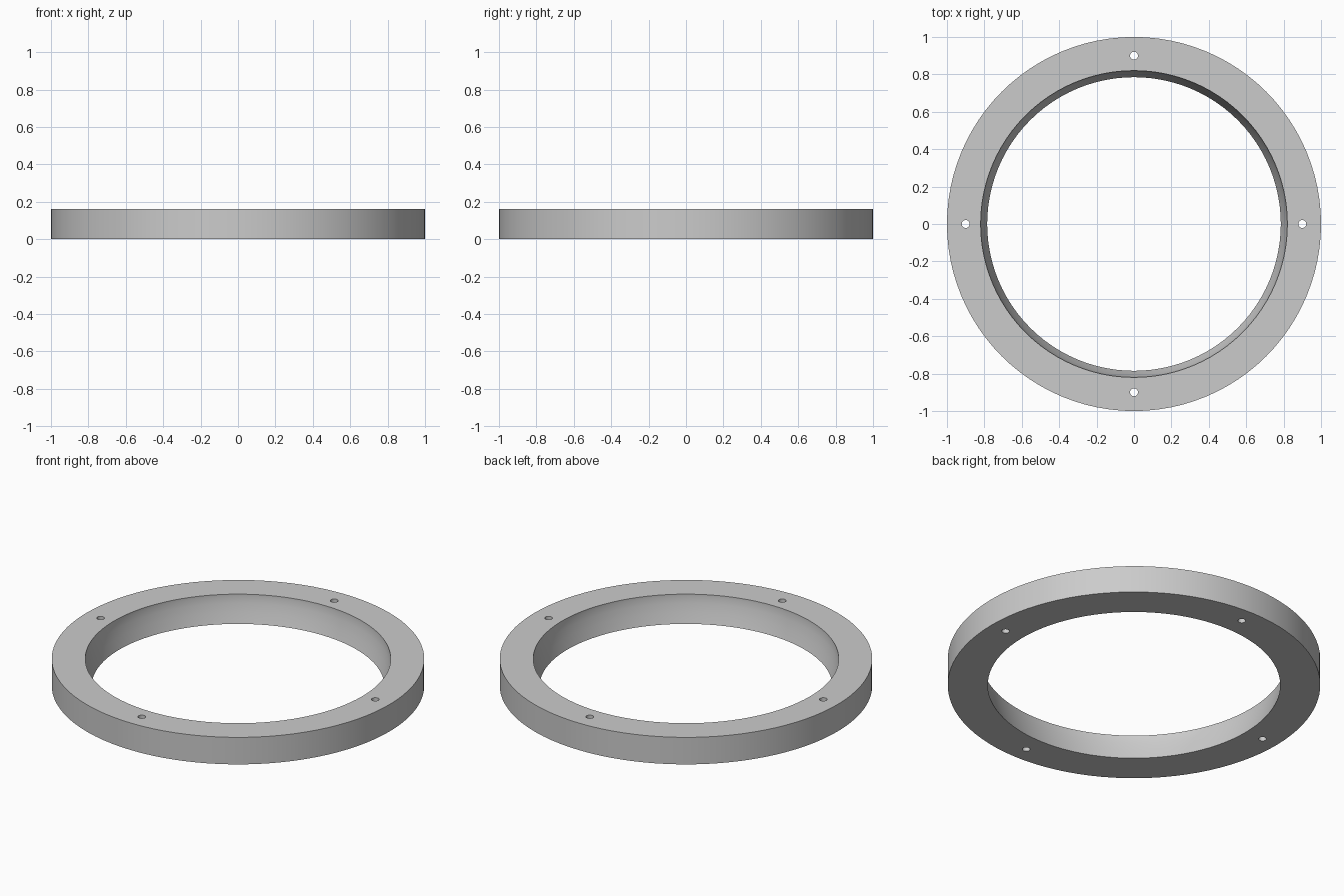
import bpy
import bmesh
from math import cos, sin, pi, radians
from mathutils import Vector

cube = bpy.data.objects.get("Cube")
if cube:
    bpy.data.objects.remove(cube, do_unlink=True)

HEIGHT = 0.16
SEGMENTS = 96
HOLE_CIRCLE = 0.9
HOLE_RADIUS = 0.021

grey = bpy.data.materials.new("light grey")
grey.use_nodes = True
colour = (0.6, 0.6, 0.6, 1)
grey.diffuse_color = colour
grey.node_tree.nodes["Principled BSDF"].inputs["Base Color"].default_value = colour


def revolve(name, profile):
    """Turn a closed (radius, height) profile around z."""
    bm = bmesh.new()
    rings = []
    for i in range(SEGMENTS):
        a = 2 * pi * i / SEGMENTS
        rings.append([bm.verts.new((r * cos(a), r * sin(a), z)) for r, z in profile])
    n = len(profile)
    for i in range(SEGMENTS):
        here, there = rings[i], rings[(i + 1) % SEGMENTS]
        for j in range(n):
            k = (j + 1) % n
            bm.faces.new((here[j], there[j], there[k], here[k]))
    bmesh.ops.recalc_face_normals(bm, faces=bm.faces)
    mesh = bpy.data.meshes.new(name)
    bm.to_mesh(mesh)
    bm.free()
    obj = bpy.data.objects.new(name, mesh)
    bpy.context.collection.objects.link(obj)
    mesh.materials.append(grey)
    return obj


# Ring body with a slightly concave bore that narrows towards the base
ring = revolve("flange_ring", [
    (1.0, 0), (1.0, HEIGHT), (0.82, HEIGHT), (0.82, 0.145),
    (0.814, 0.11), (0.803, 0.06), (0.785, 0),
])

# Four through holes on the bolt circle
bm = bmesh.new()
for i in range(4):
    a = i * pi / 2
    made = bmesh.ops.create_cone(bm, cap_ends=True, segments=24, depth=HEIGHT * 2,
                                 radius1=HOLE_RADIUS, radius2=HOLE_RADIUS)
    bmesh.ops.translate(bm, verts=made["verts"],
                        vec=Vector((HOLE_CIRCLE * cos(a), HOLE_CIRCLE * sin(a), HEIGHT / 2)))
cutter_mesh = bpy.data.meshes.new("hole_cutter")
bm.to_mesh(cutter_mesh)
bm.free()
cutter_mesh.materials.append(grey)
cutter = bpy.data.objects.new("hole_cutter", cutter_mesh)
bpy.context.collection.objects.link(cutter)
cutter.hide_render = True

holes = ring.modifiers.new("bolt holes", "BOOLEAN")
holes.operation = "DIFFERENCE"
holes.solver = "EXACT"
holes.object = cutter

bpy.ops.object.select_all(action="DESELECT")
bpy.context.view_layer.objects.active = ring
ring.select_set(True)
bpy.ops.object.modifier_apply(modifier=holes.name)
bpy.data.objects.remove(cutter, do_unlink=True)

# Smooth walls with crisp rims
bpy.ops.object.shade_smooth_by_angle(angle=radians(30))
